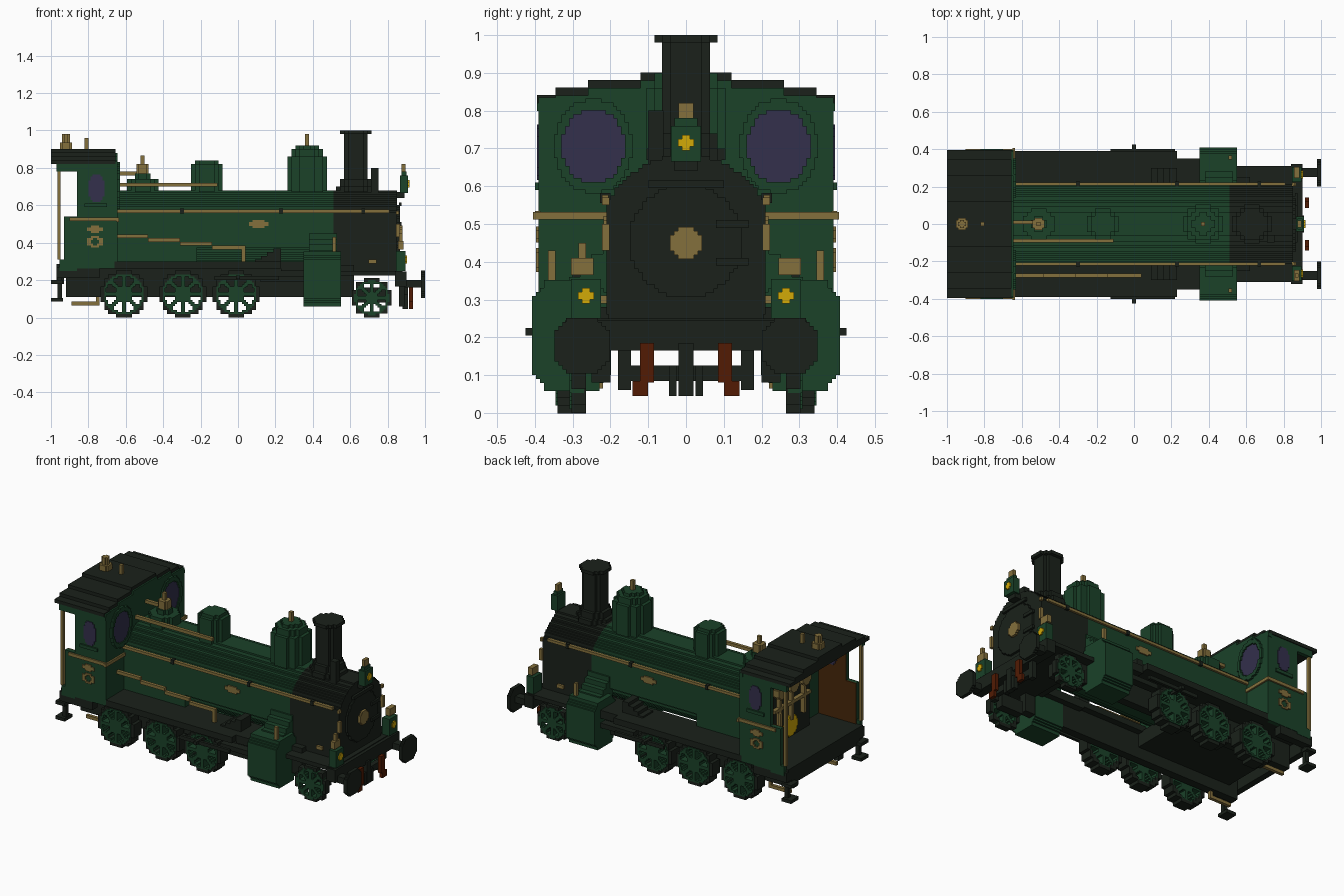
import bpy, bmesh, math

if "Cube" in bpy.data.objects:
    bpy.data.objects.remove(bpy.data.objects["Cube"])

FINE = 0.0105  # size of one small block
COARSE = 2 * FINE


def material(name, red, green, blue):
    m = bpy.data.materials.new(name)
    m.use_nodes = True
    m.diffuse_color = (red, green, blue, 1)
    shader = next(n for n in m.node_tree.nodes if n.type == 'BSDF_PRINCIPLED')
    shader.inputs["Base Color"].default_value = (red, green, blue, 1)
    return m


GREEN = material("locomotive green", .0105, .054, .022)
DARK = material("sooty black", .0105, .0155, .0105)
BRASS = material("brass", .23, .16, .045)
GLASS = material("violet glass", .033, .029, .072)
LAMP = material("lamp yellow", .65, .4, .002)
RED = material("hose red", .085, .011, .001)
WOOD = material("cab wood", .062, .02, .003)


def build(name, mat, boxes):
    """One mesh object made of axis-aligned boxes given as three ranges."""
    bm = bmesh.new()
    for ranges in boxes:
        cube = bmesh.ops.create_cube(bm, size=1)["verts"]
        for v in cube:
            for i, (low, high) in enumerate(ranges):
                v.co[i] = (low + high) / 2 + v.co[i] * (high - low)
    mesh = bpy.data.meshes.new(name)
    bm.to_mesh(mesh)
    bm.free()
    mesh.materials.append(mat)
    bpy.context.collection.objects.link(bpy.data.objects.new(name, mesh))


def flip(ranges):
    x, y, z = ranges
    return (x, (-y[1], -y[0]), z)


def box(name, mat, x, y, z, pair=False):
    if pair:
        build("left_" + name, mat, [(x, y, z)])
        build("right_" + name, mat, [flip((x, y, z))])
    else:
        build(name, mat, [(x, y, z)])


def round_test(u, v):
    return u * u + v * v <= 1


def octagon(u, v):
    return abs(u) + abs(v) < 1.45


def disc_boxes(axis, span, centre, radii, test=round_test, block=FINE):
    """Stepped shape on a block grid, extruded over span along axis."""
    nu, nv = [math.ceil(r / block) for r in radii]
    result = []
    for row in range(-nv, nv):
        start = None
        for col in range(-nu, nu + 1):
            inside = col < nu and test((col + .5) * block / radii[0], (row + .5) * block / radii[1])
            if inside and start is None:
                start = col
            if not inside and start is not None:
                ranges = [(centre[0] + start * block, centre[0] + col * block),
                          (centre[1] + row * block, centre[1] + (row + 1) * block)]
                ranges.insert(axis, span)
                result.append(tuple(ranges))
                start = None
    return result


def disc(name, mat, axis, span, centre, radii, test=round_test, pair=False, block=FINE):
    boxes = disc_boxes(axis, span, centre, radii, test, block)
    if pair:
        build("left_" + name, mat, boxes)
        build("right_" + name, mat, [flip(b) for b in boxes])
    else:
        build(name, mat, boxes)


def turret(name, mat, x, layers, block=COARSE):
    """Stacked round layers standing on the boiler: radius, bottom, top."""
    boxes = []
    for radius, low, high in layers:
        boxes += disc_boxes(2, (low, high), (x, 0), (radius, radius), round_test, block)
    build(name, mat, boxes)


# Boiler barrel, with straight-sided firebox and smokebox
def barrel(u, v):
    return math.hypot(u * .21, abs(v) * .21 + .02) < .234


def straight_sided(u, v):
    return v < 0 or barrel(u, v)


disc("boiler", GREEN, 0, (-.22, .51), (0, .47), (.209, .209), barrel)
disc("firebox", GREEN, 0, (-.67, -.22), (0, .47), (.209, .209), straight_sided)
disc("smokebox", DARK, 0, (.51, .85), (0, .47), (.209, .209), straight_sided)
box("ash_pan", DARK, (-.86, -.2), (-.2, .2), (.18, .27))
box("smokebox_saddle", DARK, (.5, .85), (-.205, .205), (.24, .3))
disc("smokebox_door", DARK, 0, (.85, .865), (0, .455), (.15, .15))
disc("door_hub", BRASS, 0, (.86, .88), (0, .45), (.042, .042))
box("door_top_bar", DARK, (.86, .875), (-.1, .1), (.595, .615))
for z in (.4, .5):
    box("door_hinge", DARK, (.86, .875), (.08, .165), (z - .01, z + .01))
disc("smokebox_plate", BRASS, 1, (.2, .225), (.72, .3), (.025, .0105), pair=True)

# Chimney, domes and whistle
turret("chimney", DARK, .63, [(.1, .67, .7), (.083, .7, .74), (.063, .74, .98), (.083, .98, 1)])
turret("steam_dome", GREEN, .37, [(.104, .67, .86), (.085, .86, .9), (.055, .9, .92)])
turret("dome_valve", BRASS, .37, [(.0104, .92, .98)], FINE)
turret("sand_dome", GREEN, -.167, [(.083, .67, .82), (.064, .82, .84)])
turret("whistle_mount", GREEN, -.51, [(.083, .67, .74), (.042, .74, .77)])
turret("whistle", BRASS, -.51, [(.036, .77, .82), (.016, .82, .865)], FINE)
box("whistle_pipe", BRASS, (-.66, -.53), (0, .02), (.76, .78))
box("sand_pipe", BRASS, (-.66, -.11), (-.1, -.08), (.7, .72))
box("exhaust_pump", DARK, (.71, .75), (-.1, -.06), (.6, .8))

# Handrails, plates and the stepped feed pipe
box("handrail", BRASS, (-.66, .81), (.205, .223), (.56, .577), pair=True)
for x in (-.31, .22, .66):
    box("handrail_bracket", DARK, (x, x + .02), (.2, .227), (.555, .582), pair=True)
box("handrail_end", BRASS, (.845, .86), (.203, .223), (.55, .57), pair=True)
box("front_grab_rail", BRASS, (.845, .865), (.203, .223), (.43, .5), pair=True)
disc("nameplate", BRASS, 1, (.205, .218), (.11, .5), (.05, .021), pair=True)
for i in range(4):
    start = -.65 + i * .17
    height = .445 - i * .02
    box("feed_pipe", BRASS, (start, start + .17), (-.285, -.265), (height - .02, height))
box("feed_pipe_drop", BRASS, (.02, .04), (-.285, -.265), (.29, .385))

# Running boards, frames and front deck
box("running_board", DARK, (-.66, .23), (.16, .39), (.262, .3), pair=True)
box("front_running_board", DARK, (.23, .54), (.16, .35), (.25, .3), pair=True)
box("frame_plate", DARK, (-.92, .62), (.2, .25), (.11, .28), pair=True)
box("bogie_plate", DARK, (.64, .79), (.2, .25), (.08, .16), pair=True)
box("front_deck", DARK, (.55, .88), (-.31, .31), (.225, .25))
for i in range(4):
    box("gear_step", DARK, (.09 + i * .033, .23), (.2, .3), (.29, .31 + i * .02), pair=True)
box("main_rod", DARK, (-.125, .22), (.385, .402), (.2, .222), pair=True)
box("crank_pin", DARK, (-.01, .01), (.33, .425), (.205, .225), pair=True)
box("slide_bar", DARK, (.12, .37), (.3, .35), (.19, .22), pair=True)

# Cylinders with stepped corners and steam pipes
disc("cylinder", GREEN, 0, (.35, .55), (.303, .205), (.104, .145),
     lambda u, v: abs(u) + abs(v) < 1.65, pair=True)
for i in range(4):
    box("steam_pipe", GREEN, (.38, .53), (.18, .22 + i * .03), (.3, .45 - i * .03), pair=True)
box("oil_cup", BRASS, (.505, .525), (.345, .365), (.34, .43), pair=True)


# Spoked wheels with dark tyres
def spokes(u, v):
    r = math.hypot(u, v)
    spoke = r * abs(math.sin(4 * math.atan2(u, v))) < .36
    return r <= .88 and (r > .76 or r < .36 or spoke)


def tyre(u, v):
    return .8 < math.hypot(u, v) <= 1.01


for label, x, radius, outer in (("rear", -.61, .125, .345), ("middle", -.295, .125, .345),
                                ("front", -.01, .125, .345), ("leading", .715, .105, .308)):
    disc(label + "_wheel", GREEN, 1, (.27, outer), (x, radius), (radius, radius), spokes, pair=True)
    disc(label + "_tyre", DARK, 1, (.265, outer - .005), (x, radius), (radius, radius),
         tyre, True, COARSE)

# Buffer beam, buffers, coupling and hoses
box("buffer_beam", DARK, (.84, .9), (-.32, .32), (.165, .245))
box("lower_beam", DARK, (.86, .89), (-.18, .18), (.085, .125))
box("beam_hanger", DARK, (.86, .89), (.145, .18), (.06, .17), pair=True)
box("buffer_shaft", DARK, (.89, .98), (.25, .3), (.16, .2), pair=True)
disc("buffer_head", DARK, 0, (.978, 1), (.275, .178), (.073, .073), octagon, pair=True)
box("coupling", DARK, (.88, .91), (-.02, .02), (.045, .185))
box("coupling_link", DARK, (.88, .91), (.025, .045), (.045, .125), pair=True)
box("brake_hose", RED, (.914, .935), (.085, .122), (.08, .185), pair=True)
box("brake_hose_end", RED, (.914, .935), (.1, .142), (.045, .085), pair=True)

# Lamps
box("front_lamp", GREEN, (.845, .895), (.225, .305), (.25, .355), pair=True)
disc("front_lamp_glass", LAMP, 0, (.89, .903), (.265, .31), (.0215, .0215), pair=True)
box("front_lamp_top", BRASS, (.855, .885), (.245, .305), (.365, .41), pair=True)
box("lamp_post", BRASS, (.86, .88), (-.285, -.265), (.41, .45))
box("top_lamp_bracket", DARK, (.83, .89), (-.03, .03), (.64, .67))
box("top_lamp", GREEN, (.865, .91), (-.04, .04), (.665, .76))
disc("top_lamp_glass", LAMP, 0, (.905, .918), (0, .715), (.0215, .0215))
box("top_lamp_handle", BRASS, (.875, .895), (-.02, .02), (.775, .82))
box("top_lamp_cap", GREEN, (.875, .9), (-.03, .03), (.755, .78))

# Cab walls, floor and wooden lining
box("cab_floor", DARK, (-.97, -.65), (-.37, .37), (.262, .285))
box("cab_valance", DARK, (-.97, -.74), (.34, .388), (.21, .27), pair=True)
box("cab_front", GREEN, (-.67, -.645), (-.39, .39), (.27, .835))
box("cab_side", GREEN, (-.86, -.65), (.365, .39), (.262, .82), pair=True)
box("cab_rear_panel", GREEN, (-.93, -.86), (.365, .39), (.262, .54), pair=True)
box("cab_rear_foot", GREEN, (-.955, -.86), (.365, .39), (.25, .31), pair=True)
box("cab_upper_rail", GREEN, (-.97, -.86), (.365, .39), (.78, .82), pair=True)
box("wood_lining", WOOD, (-.86, -.67), (.358, .366), (.28, .82), pair=True)
box("wood_lower_lining", WOOD, (-.93, -.86), (.358, .366), (.28, .54), pair=True)
box("cab_post", BRASS, (-.965, -.948), (.365, .385), (.31, .79), pair=True)
box("cab_side_strip", BRASS, (-.9, -.64), (.385, .4), (.515, .535), pair=True)
box("cab_front_strip", BRASS, (-.65, -.635), (.2, .405), (.512, .532), pair=True)


# Windows and emblem
def ring(u, v):
    return .55 < math.hypot(u, v) <= 1.02


disc("front_window", GLASS, 0, (-.674, -.64), (.245, .706), (.082, .098), pair=True)
disc("front_window_frame", GREEN, 0, (-.65, -.632), (.245, .706), (.104, .124),
     lambda u, v: .8 < math.hypot(u, v) <= 1, pair=True)
disc("side_window", GLASS, 1, (.354, .395), (-.757, .69), (.042, .073), octagon, pair=True)
box("window_sill", GREEN, (-.82, -.7), (.385, .4), (.59, .61), pair=True)
disc("emblem", BRASS, 1, (.385, .397), (-.765, .405), (.042, .031), ring, pair=True)
disc("emblem_crest", BRASS, 1, (.385, .397), (-.765, .472), (.042, .017), pair=True)

# Stepped roof with gable
for half, z in ((.395, .82), (.345, .84), (.26, .86), (.12, .88)):
    box("roof_layer", DARK, (-1, -.655), (-half, half), (z, z + .021))
    box("gable_layer", GREEN, (-.67, -.645), (-half, half), (z - .021, z))
turret("roof_vent", BRASS, -.92, [(.037, .9, .935), (.02, .935, .98)], FINE)
box("roof_whistle", BRASS, (-.82, -.8), (-.01, .01), (.9, .96))

# Cab controls
box("backhead", DARK, (-.72, -.67), (-.2, .2), (.28, .64))
for y in (-.12, 0, .12):
    box("gauge_pipe", BRASS, (-.745, -.72), (y - .01, y + .01), (.4, .7))
    disc("gauge", BRASS, 0, (-.76, -.72), (y, .62), (.042, .042))
box("control_bar", BRASS, (-.745, -.72), (-.18, .18), (.5, .52))
disc("fire_door", LAMP, 0, (-.735, -.715), (0, .36), (.063, .063))
box("brake_lever", BRASS, (-.84, -.82), (.24, .26), (.28, .56))

# Rear beam, steps and drain pipes
box("rear_beam", DARK, (-.97, -.93), (-.34, .34), (.18, .262))
box("rear_step_post", DARK, (-.965, -.94), (.34, .365), (.09, .27), pair=True)
for z in (.085, .18):
    box("rear_step", DARK, (-1, -.935), (.31, .385), (z, z + .02), pair=True)
box("drain_pipe", BRASS, (-.89, -.74), (.22, .24), (.065, .085), pair=True)
box("drain_drop", BRASS, (-.76, -.74), (.22, .24), (.07, .13), pair=True)
